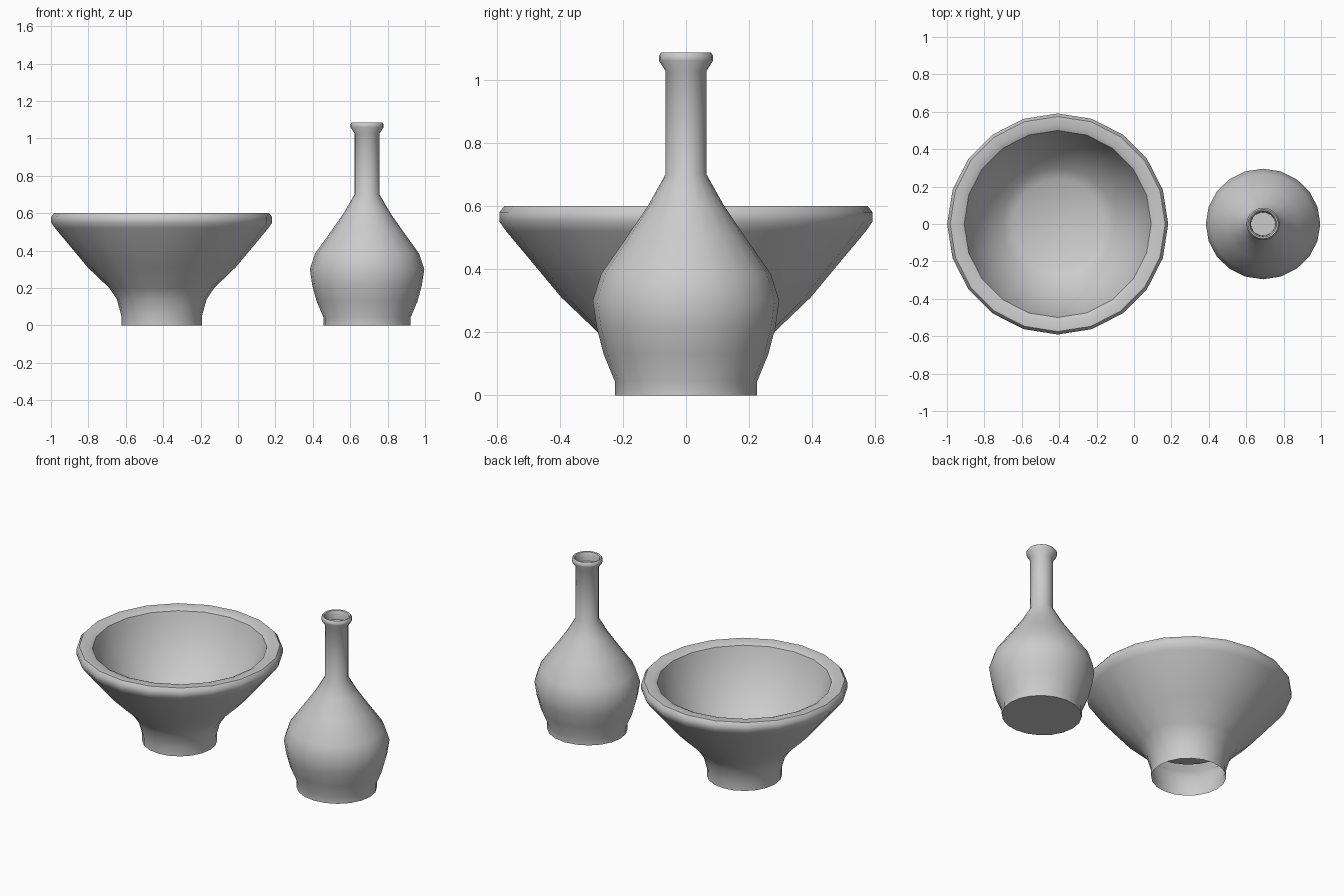
import bpy, bmesh
from math import cos, sin, pi, radians

if "Cube" in bpy.data.objects:
    bpy.data.objects.remove(bpy.data.objects["Cube"])

SIDES = 20


def lathe(name, profile, x, y_scale=1.0, cap_start=False, cap_end=True):
    """Revolve (radius, height) points around a vertical axis at x."""
    bm = bmesh.new()
    rings = []
    for r, z in profile:
        rings.append([bm.verts.new((r * cos(2 * pi * i / SIDES),
                                    r * sin(2 * pi * i / SIDES) * y_scale, z))
                      for i in range(SIDES)])
    for a, b in zip(rings, rings[1:]):
        for i in range(SIDES):
            j = (i + 1) % SIDES
            bm.faces.new((a[i], a[j], b[j], b[i]))
    if cap_start:
        bm.faces.new(rings[0][::-1])
    if cap_end:
        bm.faces.new(rings[-1])
    me = bpy.data.meshes.new(name)
    bm.to_mesh(me)
    bm.free()
    ob = bpy.data.objects.new(name, me)
    ob.location.x = x
    bpy.context.collection.objects.link(ob)
    bpy.ops.object.select_all(action='DESELECT')
    ob.select_set(True)
    bpy.context.view_layer.objects.active = ob
    bpy.ops.object.shade_smooth_by_angle(angle=radians(40))
    return ob


# Footed bowl: hollow open foot, flared wall, thick rim, inner wall to the floor
lathe("bowl", [
    (0.215, 0.0), (0.215, 0.05), (0.24, 0.14), (0.28, 0.20), (0.395, 0.31),
    (0.57, 0.52), (0.591, 0.55), (0.591, 0.58), (0.575, 0.60),
    (0.525, 0.60), (0.50, 0.588),
    (0.485, 0.54), (0.445, 0.44), (0.37, 0.325), (0.30, 0.26), (0.24, 0.22),
], x=-0.408)

# Bottle: closed base, round belly, slim neck, flared lip, shallow mouth
lathe("bottle", [
    (0.233, 0.0), (0.233, 0.043), (0.27, 0.13), (0.293, 0.215), (0.306, 0.30),
    (0.278, 0.385), (0.195, 0.50), (0.125, 0.60), (0.067, 0.70),
    (0.067, 1.027), (0.089, 1.06), (0.089, 1.075), (0.081, 1.086),
    (0.073, 1.083), (0.066, 1.065), (0.065, 1.03),
], x=0.69, y_scale=0.966, cap_start=True)
